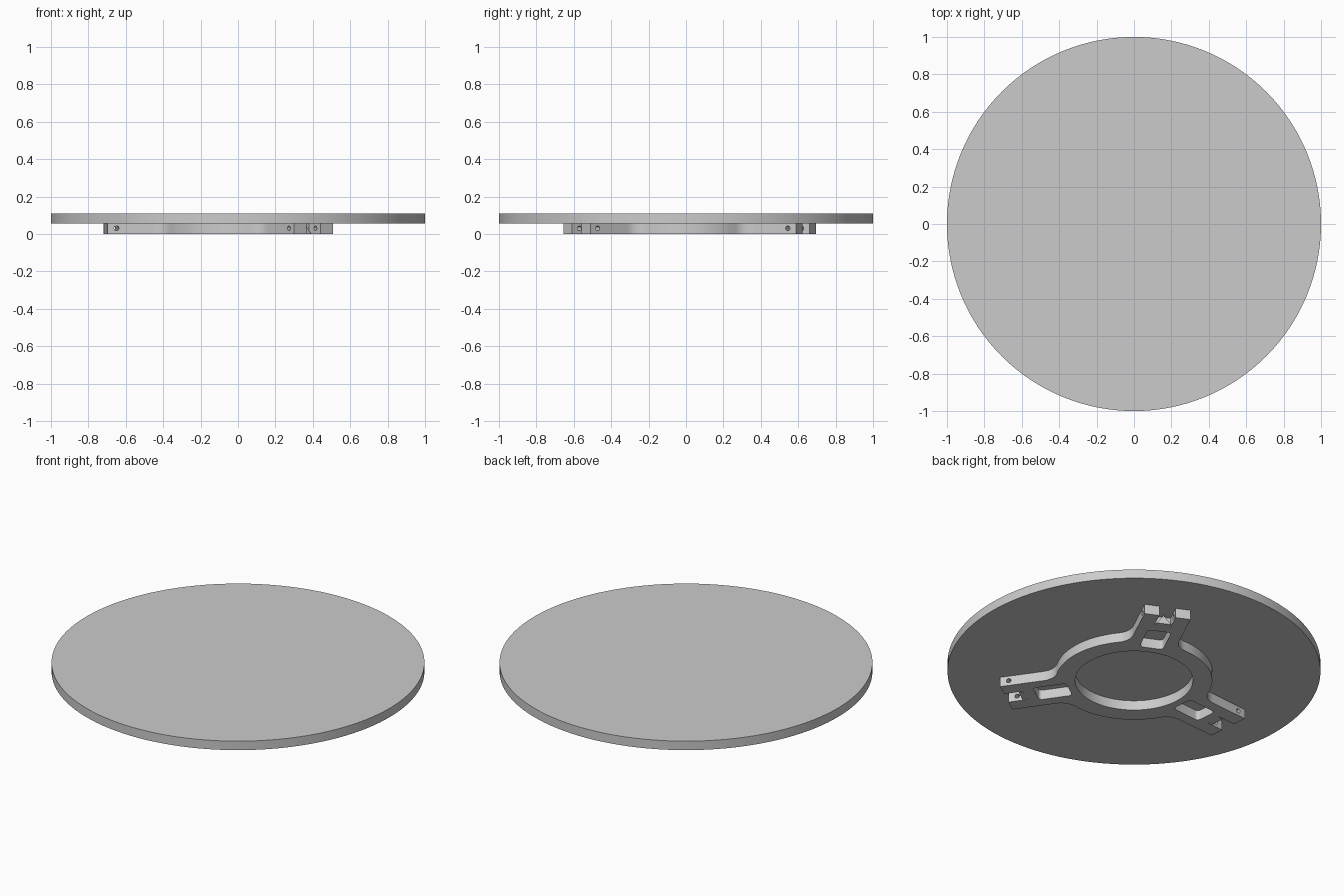
import bpy, bmesh
from math import sin, cos, pi, radians, atan2, sqrt
from mathutils import Matrix

cube = bpy.data.objects.get("Cube")
if cube:
    bpy.data.objects.remove(cube)

MOUNT_TOP, TOP = 0.058, 0.11
RING_OUT, RING_IN = 0.42, 0.316
ARM_END, ARM_HALF, FILLET = 0.71, 0.127, 0.10
ANGLES = [radians(4.7 + 60 + 120 * i) for i in range(3)]

grey = bpy.data.materials.new("plain grey")
grey.use_nodes = True
grey.diffuse_color = (0.6, 0.6, 0.6, 1)
grey.node_tree.nodes["Principled BSDF"].inputs["Base Color"].default_value = (0.6, 0.6, 0.6, 1)


def make_object(name, bm):
    bmesh.ops.recalc_face_normals(bm, faces=bm.faces)
    mesh = bpy.data.meshes.new(name)
    bm.to_mesh(mesh)
    bm.free()
    mesh.materials.append(grey)
    obj = bpy.data.objects.new(name, mesh)
    bpy.context.collection.objects.link(obj)
    return obj


def prism(name, points, z0, z1):
    """Extrude a flat outline upward."""
    bm = bmesh.new()
    face = bm.faces.new([bm.verts.new((x, y, z0)) for x, y in points])
    moved = bmesh.ops.extrude_face_region(bm, geom=[face])["geom"]
    bmesh.ops.translate(bm, vec=(0, 0, z1 - z0),
                        verts=[v for v in moved if isinstance(v, bmesh.types.BMVert)])
    return make_object(name, bm)


def arc(cx, cy, r, a0, a1, n):
    return [(cx + r * cos(a0 + (a1 - a0) * i / n), cy + r * sin(a0 + (a1 - a0) * i / n))
            for i in range(n + 1)]


def rounded_box(x0, x1, half, r):
    """Rounded rectangle lying along an arm."""
    points = []
    corners = [(x1 - r, half - r), (x0 + r, half - r), (x0 + r, r - half), (x1 - r, r - half)]
    for i, (x, y) in enumerate(corners):
        points += arc(x, y, r, i * pi / 2, (i + 1) * pi / 2, 5)
    return points


def turn(points, a):
    return [(x * cos(a) - y * sin(a), x * sin(a) + y * cos(a)) for x, y in points]


def smooth(obj):
    bpy.ops.object.select_all(action="DESELECT")
    obj.select_set(True)
    bpy.context.view_layer.objects.active = obj
    bpy.ops.object.shade_smooth_by_angle(angle=radians(30))


def cut(target, cutter):
    mod = target.modifiers.new("cut", "BOOLEAN")
    mod.operation, mod.solver, mod.object = "DIFFERENCE", "EXACT", cutter
    bpy.context.view_layer.objects.active = target
    bpy.ops.object.modifier_apply(modifier=mod.name)
    bpy.data.objects.remove(cutter)


# Round plate
plate = prism("round_plate", arc(0, 0, 1, 0, 2 * pi * 127 / 128, 127), MOUNT_TOP - 0.001, TOP)
smooth(plate)

# Three-armed mount: one arm with blended roots plus the ring arc up to the next arm
fy = ARM_HALF + FILLET
fx = sqrt((RING_OUT + FILLET) ** 2 - fy ** 2)
root = atan2(fy, fx)
third = arc(fx, -fy, FILLET, pi - root, pi / 2, 8)
third += [(ARM_END, -ARM_HALF), (ARM_END, ARM_HALF)]
third += arc(fx, fy, FILLET, -pi / 2, root - pi, 8)
third += arc(0, 0, RING_OUT, root, 2 * pi / 3 - root, 16)[1:-1]
outline = [p for a in ANGLES for p in turn(third, a)]
mount = prism("three_arm_mount", outline, 0, MOUNT_TOP)
cut(mount, prism("bore_cutter", arc(0, 0, RING_IN, 0, 2 * pi * 63 / 64, 63), -0.1, 0.2))

for a in ANGLES:
    # Window and open slot in each arm
    cut(mount, prism("window_cutter", turn(rounded_box(0.36, 0.545, 0.065, 0.02), a), -0.1, 0.2))
    slot = [(0.60, -0.045), (0.8, -0.045), (0.8, 0.045), (0.60, 0.045)]
    cut(mount, prism("slot_cutter", turn(slot, a), -0.1, 0.2))
    # Pin hole across both prongs
    bm = bmesh.new()
    place = (Matrix.Rotation(a, 4, "Z") @ Matrix.Translation((0.662, 0, 0.03))
             @ Matrix.Rotation(pi / 2, 4, "X"))
    bmesh.ops.create_cone(bm, cap_ends=True, segments=20, radius1=0.013, radius2=0.013,
                          depth=0.4, matrix=place)
    cut(mount, make_object("pin_hole_cutter", bm))
smooth(mount)

# Small triangular rib at the inner end of each slot
for i, a in enumerate(ANGLES):
    rib = prism("slot_rib_%d" % (i + 1), [(-0.04, 0), (0.04, 0), (0, 0.05)], 0.595, 0.63)
    rib.data.transform(Matrix.Rotation(a, 4, "Z")
                       @ Matrix(((0, 0, 1, 0), (1, 0, 0, 0), (0, 1, 0, 0), (0, 0, 0, 1))))
